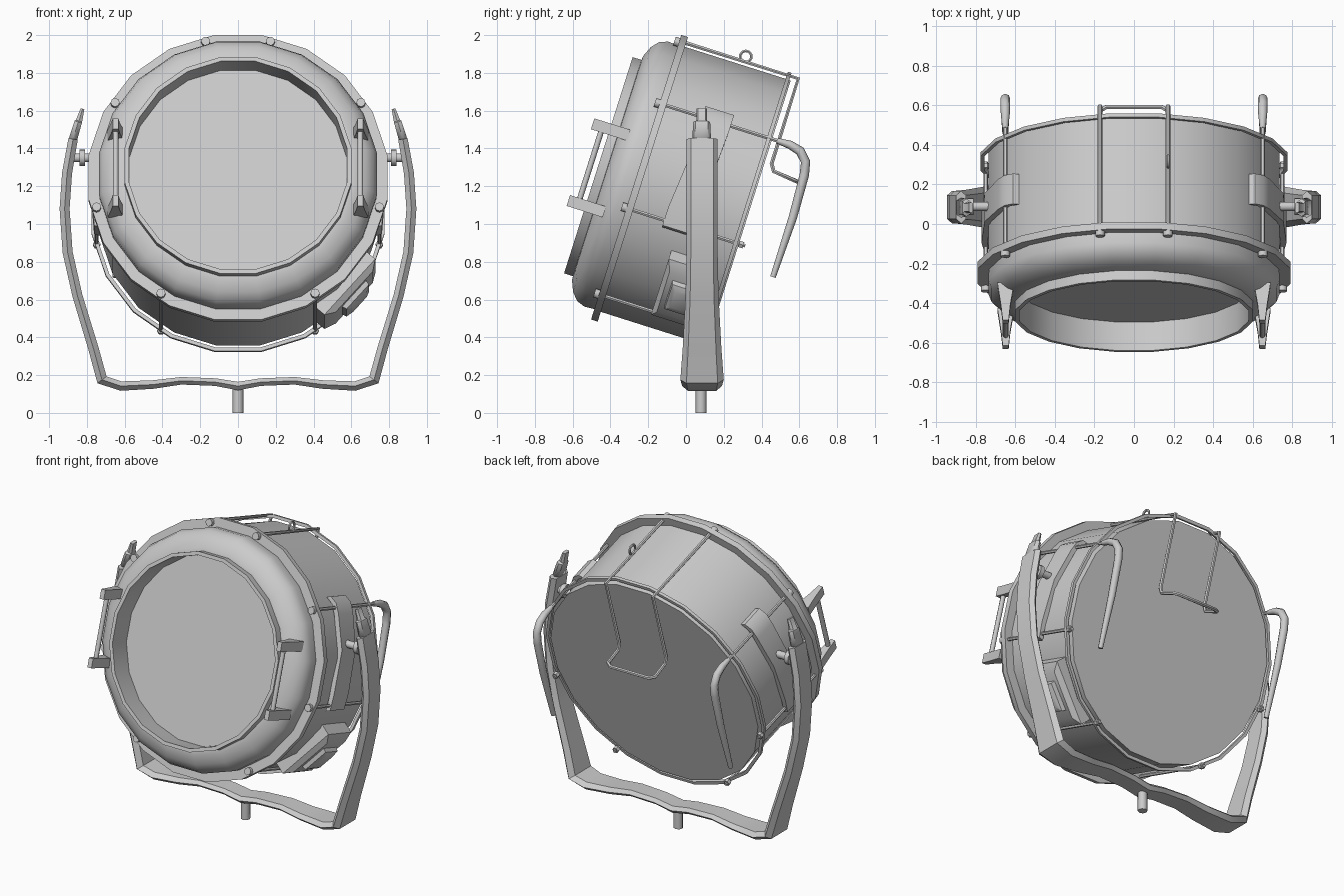
import bpy, bmesh
from math import sin, cos, pi, radians
from mathutils import Matrix, Vector

if "Cube" in bpy.data.objects:
    bpy.data.objects.remove(bpy.data.objects["Cube"])

# Lamp frame: local y runs back along the drum axis, local z is up across the lens
LAMP = Matrix.Translation((0, -0.24, 1.24)) @ Matrix.Rotation(radians(-17.6), 4, 'X')
WORLD = Matrix.Identity(4)


def finish(ob, angle=35):
    bpy.ops.object.select_all(action='DESELECT')
    ob.select_set(True)
    bpy.context.view_layer.objects.active = ob
    bpy.ops.object.shade_smooth_by_angle(angle=radians(angle))
    return ob


def loft(name, rings, mat=LAMP, caps=True, loop=False, mirror=False):
    """Skin a list of equal-length point rings."""
    bm = bmesh.new()
    vs = [[bm.verts.new(p) for p in r] for r in rings]
    n = len(vs[0])
    pairs = list(zip(vs, vs[1:])) + ([(vs[-1], vs[0])] if loop else [])
    for a, b in pairs:
        for i in range(n):
            j = (i + 1) % n
            bm.faces.new((a[i], a[j], b[j], b[i]))
    if caps and not loop:
        if not mirror:
            bm.faces.new(vs[0])
        bm.faces.new(vs[-1])
    bmesh.ops.recalc_face_normals(bm, faces=bm.faces)
    me = bpy.data.meshes.new(name)
    bm.to_mesh(me)
    bm.free()
    ob = bpy.data.objects.new(name, me)
    bpy.context.collection.objects.link(ob)
    ob.matrix_world = mat
    if mirror:
        ob.modifiers.new("mirror", 'MIRROR')
    return finish(ob)


def lathe(name, profile, n=20, loop=False, caps=True):
    """Revolve (radius, y) points round the drum axis."""
    rings = [[(r * sin((i + .5) * 2 * pi / n), y, r * cos((i + .5) * 2 * pi / n))
              for i in range(n)] for r, y in profile]
    return loft(name, rings, loop=loop, caps=caps)


def tube(name, pts, radius, mat=LAMP, sides=8, radii=None, cyclic=False):
    cu = bpy.data.curves.new(name, 'CURVE')
    cu.dimensions = '3D'
    cu.bevel_depth = radius
    cu.bevel_resolution = sides // 2 - 2
    cu.use_fill_caps = True
    sp = cu.splines.new('POLY')
    sp.points.add(len(pts) - 1)
    sp.use_cyclic_u = cyclic
    for i, p in enumerate(pts):
        sp.points[i].co = (*p, 1)
        sp.points[i].radius = radii[i] if radii else 1
    ob = bpy.data.objects.new(name, cu)
    bpy.context.collection.objects.link(ob)
    ob.matrix_world = mat
    bpy.ops.object.select_all(action='DESELECT')
    ob.select_set(True)
    bpy.context.view_layer.objects.active = ob
    bpy.ops.object.convert(target='MESH')
    return finish(bpy.context.view_layer.objects.active, 50)


def box_stack(name, levels, mat):
    """Stacked rectangles (z, half x, half y)."""
    return loft(name, [[(-a, -b, z), (a, -b, z), (a, b, z), (-a, b, z)]
                       for z, a, b in levels], mat)


# Drum body, clamping flange and wire ring at the back
lathe("drum_body", [(.745, 0), (.745, .6)])
lathe("clamp_flange", [(.80, -.025), (.80, .012), (.72, .012), (.72, -.025)], loop=True)
lathe("rear_ring", [(.785, .572), (.785, .592), (.765, .592), (.765, .572)], loop=True)

# Domed front housing with lip and recessed lens
lathe("front_housing", [(.74, 0), (.745, -.08), (.728, -.125), (.688, -.16), (.63, -.184),
                        (.608, -.186), (.608, -.235), (.585, -.235), (.582, -.085)], caps=False)
lathe("lens", [(.583, -.085), (.583, -.07)])

# Tie rods and flange bolts, 45 degrees apart on each side
for s in (-1, 1):
    for k in range(4):
        t = radians(12.9 + 45 * k)
        x, z = s * .768 * sin(t), .768 * cos(t)
        tube("flange_bolt", [(x, -.05, z), (x, -.02, z)], .024)
        if k >= 2:
            tube("tie_rod", [(x, -.02, z), (x, .635, z)], .011, sides=6)
            tube("rod_nut", [(x, .6, z), (x, .625, z)], .02, sides=6)
    # Side rods turn into tapered grips behind the drum
    x, z = s * .65, .41
    tube("side_rod", [(x, -.02, z), (x, .66, z)], .011, sides=6)
    tube("rear_grip", [(x, .63, z), (x, .70, z), (x, .76, z - .015), (x, .805, z - .06),
                       (x, .82, z - .13), (x, .83, .05), (x, .825, -.285)], .025,
         radii=[.6, .9, 1, 1, 1, .9, .6])
    # Front grab handles: two wedge clamps and a rod
    for v in (.2, -.226):
        wedge = [(.605, -.13), (.69, -.13), (.672, -.25), (.663, -.33), (.633, -.33), (.625, -.25)]
        loft("front_handle_clamp", [[(s * px, py, v + d) for px, py in wedge]
                                    for d in (-.03, .03)])
    tube("front_handle_rod", [(s * .648, -.275, -.25), (s * .648, -.275, .215)], .015)
    # Side bracket plate bridging the two side rods
    path = [(.61, .47), (.655, .44), (.685, .38), (.755, .17), (.77, -.1), (.762, -.2)]
    loft("side_bracket", [[(s * px, a, pz), (s * px, b, pz), (s * (px - .03), b, pz - .01),
                           (s * (px - .03), a, pz - .01)] for (px, pz), a, b in
                          zip(path, (.21,) * 4 + (.185,) * 2, (.37,) * 3 + (.36, .345, .34))])
    # Pivot pin with knob
    tube("pivot_pin", [(s * .73, .28, .205), (s * .89, .28, .205)], .024)
    tube("pivot_knob", [(s * .81, .28, .205), (s * .84, .28, .205)], .045)

# Top rods bent down into the U-shaped rear stand
half = [(.172, -.02, .757), (.172, .635, .757), (.172, .637, .285), (.172, .66, .25),
        (.172, .775, .238), (.14, .797, .236)]
tube("rear_stand", half + [(-x, y, z) for x, y, z in reversed(half)], .012, sides=6)
tube("hanging_loop", [(.172, .335 + .03 * cos(i * pi / 5), .785 + .03 * sin(i * pi / 5))
                      for i in range(10)], .008, sides=6, cyclic=True)

# Connection box low on the right side
BOX = LAMP @ Matrix.Translation((0, .395, 0)) @ Matrix.Rotation(radians(131), 4, 'Y')
box_stack("connection_box", [(.69, .205, .125), (.785, .205, .125), (.815, .15, .10)], BOX)
box_stack("connection_box_cover", [(.80, .10, .075), (.84, .09, .065), (.855, .055, .04)], BOX)

# Yoke: half path (x, z, width, thickness), mirrored
yoke = [(0, .142, .15, .045), (.12, .163, .15, .04), (.3, .17, .16, .04), (.45, .15, .18, .045),
        (.62, .142, .21, .05), (.72, .175, .23, .06), (.765, .34, .205, .055),
        (.85, .62, .175, .053), (.902, .85, .165, .053), (.918, 1.08, .165, .053),
        (.905, 1.27, .165, .053), (.873, 1.45, .165, .05)]
section = [(-.5, 0), (-.36, .5), (.36, .5), (.5, 0), (.36, -.5), (-.36, -.5)]


def sweep(name, path, cy):
    rings = []
    for i, (x, z, w, th) in enumerate(path):
        a, b = path[max(i - 1, 0)], path[min(i + 1, len(path) - 1)]
        t = Vector((b[0] - a[0], b[1] - a[1])).normalized()
        if x == 0:
            t = Vector((1, 0))
        rings.append([(x + t.y * q * th, cy + p * w, z - t.x * q * th) for p, q in section])
    return loft(name, rings, WORLD, mirror=True)


sweep("yoke", yoke, .085)
for tip in (sweep("yoke_tip", [(.876, 1.44, .10, .045), (.846, 1.54, .09, .04),
                               (.842, 1.545, .055, .035), (.823, 1.61, .055, .02)], .083),):
    bm = bmesh.new()
    bm.from_mesh(tip.data)
    bmesh.ops.holes_fill(bm, edges=bm.edges)
    bm.to_mesh(tip.data)
    bm.free()

# Mounting spigot under the yoke
tube("spigot", [(0, .08, 0), (0, .08, .14)], .029, WORLD)
